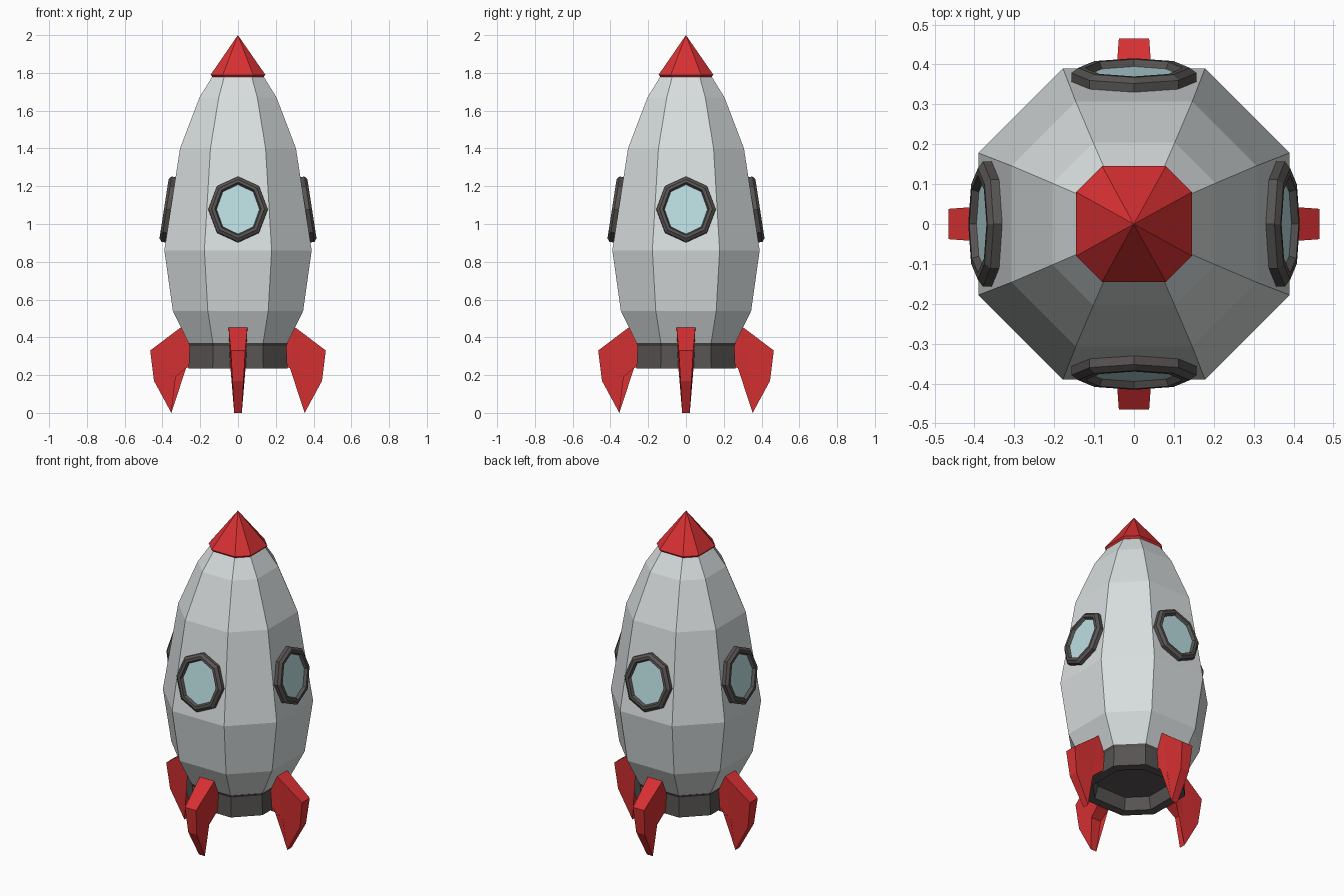
import bpy, bmesh, math
from mathutils import Matrix, Vector

if "Cube" in bpy.data.objects:
    bpy.data.objects.remove(bpy.data.objects["Cube"])


def material(name, rgb):
    m = bpy.data.materials.new(name)
    m.diffuse_color = (*rgb, 1)
    m.use_nodes = True
    m.node_tree.nodes["Principled BSDF"].inputs["Base Color"].default_value = m.diffuse_color
    return m


HULL = material("pale_grey", (0.69, 0.73, 0.73))
RED = material("red", (0.68, 0.03, 0.032))
DARK = material("charcoal", (0.095, 0.088, 0.085))
GLASS = material("pale_blue_glass", (0.50, 0.73, 0.75))


def finish(bm, name, mat):
    bmesh.ops.recalc_face_normals(bm, faces=bm.faces)
    me = bpy.data.meshes.new(name)
    bm.to_mesh(me)
    bm.free()
    me.materials.append(mat)
    ob = bpy.data.objects.new(name, me)
    bpy.context.collection.objects.link(ob)
    return ob


def loft(bm, rings):
    """Skin successive rings of points and cap both ends."""
    loops = [[bm.verts.new(p) for p in r] for r in rings]
    for a, b in zip(loops, loops[1:]):
        n = len(a)
        for i in range(n):
            bm.faces.new((a[i], a[(i + 1) % n], b[(i + 1) % n], b[i]))
    bm.faces.new(loops[0])
    bm.faces.new(loops[-1])


def octagon(a, h, z):
    """Flat-fronted octagon: a = distance to side, h = half side length."""
    return [(x, y, z) for x, y in ((a, -h), (a, h), (h, a), (-h, a),
                                   (-a, h), (-a, -h), (-h, -a), (h, -a))]


def octagon_part(name, mat, profile):
    bm = bmesh.new()
    loft(bm, [octagon(*p) for p in profile])
    return finish(bm, name, mat)


# Hull
octagon_part("hull", HULL, [(0.262, 0.133, 0.37), (0.345, 0.16, 0.54),
                            (0.39, 0.178, 0.86), (0.307, 0.146, 1.40),
                            (0.204, 0.102, 1.67), (0.13, 0.07, 1.79)])

# Engine ring with a recessed underside
octagon_part("engine_ring", DARK, [(0.264, 0.134, 0.371), (0.256, 0.132, 0.355),
                                   (0.262, 0.134, 0.235), (0.212, 0.108, 0.235),
                                   (0.195, 0.10, 0.31)])

# Nose cone with a small undercut lip
bm = bmesh.new()
loft(bm, [octagon(0.134, 0.074, 1.776), octagon(0.145, 0.08, 1.79),
          octagon(0.0005, 0.0003, 2.0)])
bmesh.ops.remove_doubles(bm, verts=bm.verts, dist=0.002)
finish(bm, "nose_cone", RED)

# Portholes, leaning with the hull side
TILT = math.atan2(0.083, 0.54)
CENTRE = Vector((0.357, 0, 1.075))
UP = Vector((-math.sin(TILT), 0, math.cos(TILT)))
OUT = Vector((math.cos(TILT), 0, math.sin(TILT)))


def window_ring(rx, rz, depth):
    pts = []
    for i in range(8):
        t = math.tau * i / 8
        pts.append(CENTRE + Vector((0, rx * math.cos(t), 0))
                   + UP * rz * math.sin(t) + OUT * depth)
    return pts


# Fin outline: distance from axis, height, half thickness
FIN = [(0.25, 0.455, 0.05), (0.30, 0.455, 0.05), (0.465, 0.33, 0.038),
       (0.445, 0.17, 0.029), (0.353, 0.0, 0.02), (0.33, 0.19, 0.034),
       (0.275, 0.237, 0.04), (0.24, 0.25, 0.045)]

for i, side in enumerate(("right", "back", "left", "front")):
    turn = Matrix.Rotation(i * math.pi / 2, 4, 'Z')

    # Porthole frame
    bm = bmesh.new()
    loft(bm, [window_ring(0.157, 0.175, -0.02), window_ring(0.157, 0.175, 0.022),
              window_ring(0.140, 0.158, 0.035), window_ring(0.122, 0.142, 0.035),
              window_ring(0.113, 0.132, 0.016)])
    bm.transform(turn)
    finish(bm, side + "_window_frame", DARK)

    # Porthole glass
    bm = bmesh.new()
    loft(bm, [window_ring(0.1135, 0.1325, 0.013), window_ring(0.1135, 0.1325, 0.018)])
    bm.transform(turn)
    finish(bm, side + "_window_glass", GLASS)

    # Fin, thinning outward and downward
    bm = bmesh.new()
    loft(bm, [[(r, s * t, z) for r, z, t in FIN] for s in (-1, 1)])
    bmesh.ops.triangulate(bm, faces=[f for f in bm.faces if len(f.verts) > 4])
    bm.transform(turn)
    finish(bm, side + "_fin", RED)
